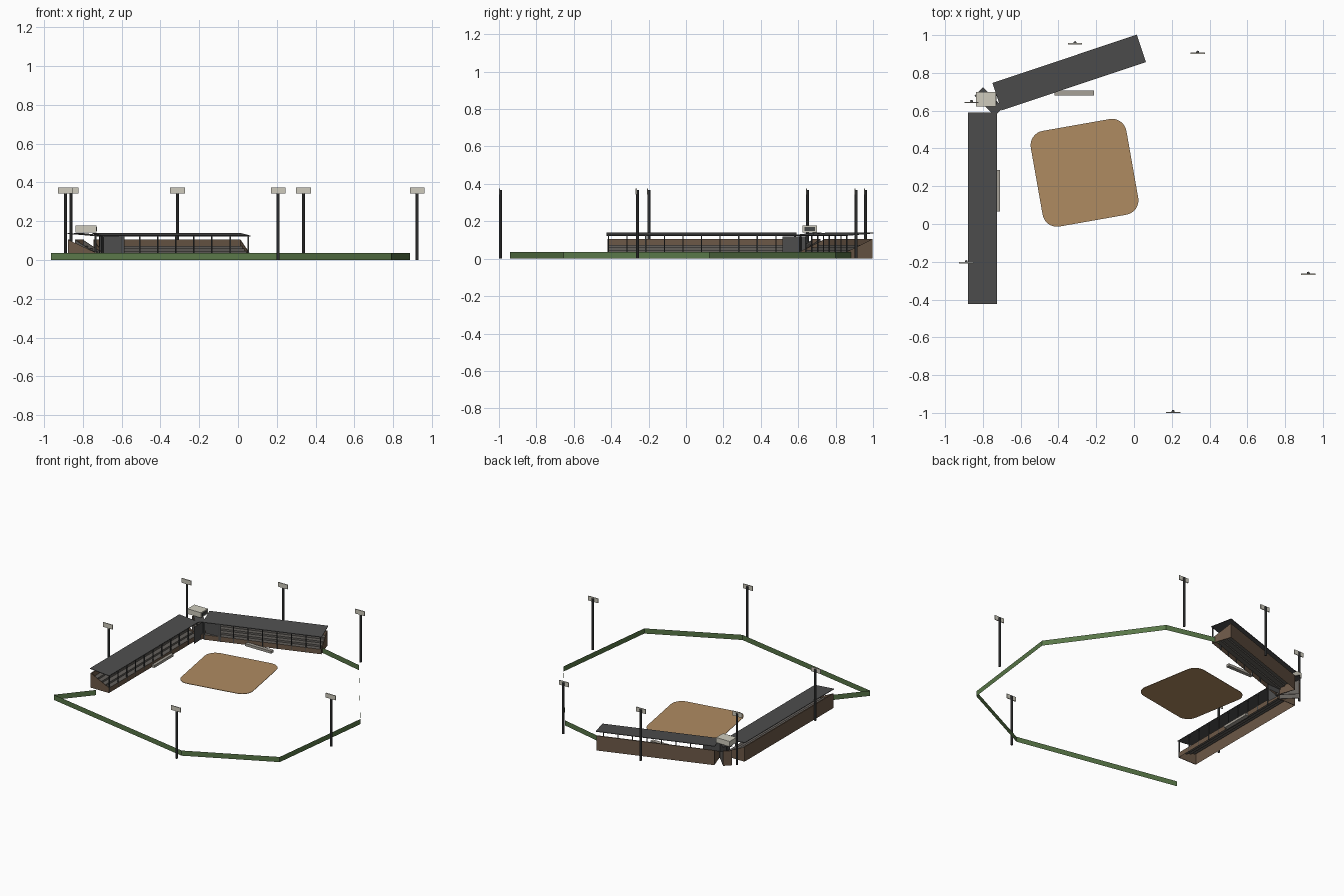
import bpy, bmesh, math
from mathutils import Matrix, Vector

cube = bpy.data.objects.get("Cube")
if cube:
    bpy.data.objects.remove(cube, do_unlink=True)


def material(name, r, g, b):
    m = bpy.data.materials.new(name)
    m.use_nodes = True
    m.diffuse_color = (r, g, b, 1)
    node = m.node_tree.nodes["Principled BSDF"]
    node.inputs["Base Color"].default_value = (r, g, b, 1)
    node.inputs["Roughness"].default_value = 0.9
    return m


GRASS = material("fence green", 0.10, 0.185, 0.065)
DIRT = material("infield dirt", 0.43, 0.26, 0.12)
ROOF = material("roof charcoal", 0.076, 0.076, 0.076)
BROWN = material("wall brown", 0.15, 0.098, 0.063)
SEAT = material("seat grey", 0.125, 0.115, 0.105)
STEEL = material("dark steel", 0.06, 0.063, 0.063)
LAMP = material("pale panel", 0.62, 0.60, 0.51)
CONCRETE = material("dugout concrete", 0.38, 0.355, 0.31)


def finish(name, bm, mats, matrix=None):
    mesh = bpy.data.meshes.new(name)
    bm.to_mesh(mesh)
    bm.free()
    for m in mats:
        mesh.materials.append(m)
    ob = bpy.data.objects.new(name, mesh)
    if matrix:
        ob.matrix_world = matrix
    bpy.context.collection.objects.link(ob)
    return ob


def add_box(bm, lo, hi):
    lo, hi = Vector(lo), Vector(hi)
    size = Matrix.Diagonal((*(hi - lo), 1))
    bmesh.ops.create_cube(bm, size=1, matrix=Matrix.Translation((lo + hi) / 2) @ size)


def box(name, lo, hi, mat):
    bm = bmesh.new()
    add_box(bm, lo, hi)
    return finish(name, bm, [mat])


def extrude(points, vec):
    """Extrude a flat outline into a closed solid."""
    bm = bmesh.new()
    face = bm.faces.new([bm.verts.new(p) for p in points])
    new = bmesh.ops.extrude_face_region(bm, geom=[face])
    verts = [v for v in new["geom"] if isinstance(v, bmesh.types.BMVert)]
    bmesh.ops.translate(bm, verts=verts, vec=vec)
    bmesh.ops.recalc_face_normals(bm, faces=bm.faces)
    return bm


def extrude_profile(profile, length):
    """Extrude a (y, z) outline along x, centred."""
    return extrude([(-length / 2, y, z) for y, z in profile], (length, 0, 0))


def ribbon(name, points, z0, z1, mat):
    """Upright sheet following a line of ground points."""
    bm = bmesh.new()
    cols = [[bm.verts.new((x, y, z)) for z in (z0, z1)] for x, y in points]
    for a, b in zip(cols, cols[1:]):
        bm.faces.new((a[0], b[0], b[1], a[1]))
    return finish(name, bm, [mat])


# Grandstands: stepped seating open underneath, back wall, posts, sloping roof
HALF = 0.0765


def stand(name, centre, angle, length, posts, end_mat):
    place = Matrix.Translation((*centre, 0)) @ Matrix.Rotation(math.radians(angle), 4, "Z")
    front, back, rows = -HALF + 0.004, HALF - 0.004, 4
    wall = back - 0.008
    profile = [(front, 0), (front, 0.035)]
    run = (wall - front) / rows
    for i in range(rows):
        y, z = front + run * (i + 1), 0.035 + 0.0125 * i
        profile += [(y, z), (y, z + 0.0125)]
    profile[-1] = (wall, 0.105)
    profile += [(back, 0.105), (back, 0)]
    bm = extrude_profile(profile, length - 0.01)
    bottom = [f for f in bm.faces if f.normal.z < -0.9]
    bmesh.ops.delete(bm, geom=bottom, context="FACES")
    for f in bm.faces:
        c = f.calc_center_median()
        seating = abs(f.normal.x) < 0.5 and front + 0.001 < c.y < wall - 0.001
        f.material_index = 1 if seating else 0
    finish(name + "_seating", bm, [BROWN, SEAT], place)

    # sloping side cheeks
    for side in (-1, 1):
        bm = extrude_profile([(front, 0), (front, 0.037), (back, 0.105), (back, 0)], 0.004)
        shift = Matrix.Translation((side * (length / 2 - 0.005), 0, 0))
        finish(name + "_end_wall", bm, [end_mat], place @ shift)

    roof = [(-HALF, 0.122), (-HALF, 0.126), (HALF, 0.139), (HALF, 0.135)]
    finish(name + "_roof", extrude_profile(roof, length), [ROOF], place)

    bm = bmesh.new()
    for i in range(posts):
        x = (i / (posts - 1) - 0.5) * (length - 0.02)
        add_box(bm, (x - 0.003, front - 0.001, 0), (x + 0.003, front + 0.005, 0.124))
    finish(name + "_posts", bm, [STEEL], place)


stand("side_stand", (-0.803, 0.083), 90, 1.014, 11, BROWN)
stand("rear_stand", (-0.343, 0.802), 18.5, 0.806, 9, BROWN)
stand("corner_stand", (-0.768, 0.648), 45, 0.064, 2, SEAT)

# Backstop screen and press box in the corner
ribbon("backstop_screen", [(-0.71, 0.515), (-0.715, 0.635), (-0.585, 0.64)], 0, 0.12, ROOF)
box("press_box", (-0.837, 0.622, 0.141), (-0.73, 0.70, 0.178), LAMP)
box("press_box_window", (-0.732, 0.633, 0.149), (-0.727, 0.689, 0.17), STEEL)

# Dugouts
box("side_dugout", (-0.74, 0.065, 0), (-0.71, 0.285, 0.018), CONCRETE)
box("rear_dugout", (-0.42, 0.68, 0), (-0.213, 0.706, 0.018), CONCRETE)

# Outfield fence
ribbon("outfield_fence",
       [(-0.78, -0.495), (-0.964, -0.713), (0.21, -0.94), (0.79, -0.655),
        (0.885, 0.125), (0.40, 0.80), (0.02, 0.89)], 0, 0.037, GRASS)

# Rounded infield
ring = []
for corner in range(4):
    mid = math.radians(45 + 90 * corner)
    cx, cy = 0.18 * math.sqrt(2) * math.cos(mid), 0.18 * math.sqrt(2) * math.sin(mid)
    for step in range(9):
        a = mid + math.radians(-45 + step * 90 / 8)
        ring.append((cx + 0.077 * math.cos(a), cy + 0.077 * math.sin(a), 0))
finish("infield", extrude(ring, (0, 0, 0.003)), [DIRT],
       Matrix.Translation((-0.262, 0.271, 0)) @ Matrix.Rotation(math.radians(10), 4, "Z"))

# Floodlight masts
for x, y in [(-0.312, 0.96), (0.337, 0.91), (-0.86, 0.65),
             (-0.888, -0.199), (0.923, -0.26), (0.207, -0.992)]:
    bm = bmesh.new()
    bmesh.ops.create_cone(bm, cap_ends=True, segments=8, radius1=0.008, radius2=0.008,
                          depth=0.366, matrix=Matrix.Translation((x, y, 0.183)))
    finish("light_mast", bm, [STEEL])
    box("light_panel", (x - 0.038, y - 0.009, 0.342), (x + 0.038, y - 0.003, 0.374), LAMP)
